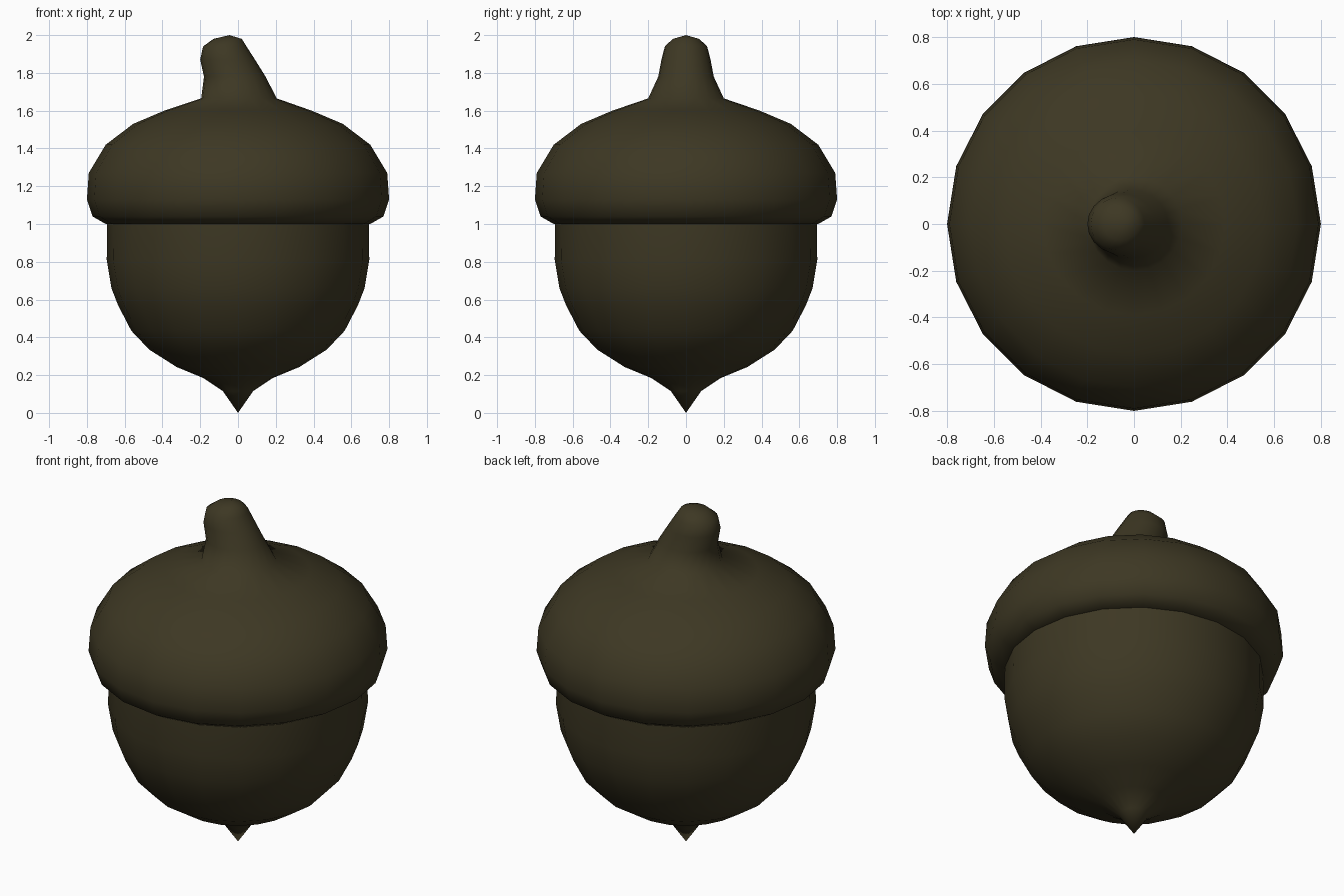
import bpy, bmesh, math

if "Cube" in bpy.data.objects:
    bpy.data.objects.remove(bpy.data.objects["Cube"])

SIDES = 20

brown = bpy.data.materials.new("dark olive brown")
brown.diffuse_color = (0.047, 0.039, 0.017, 1)
brown.use_nodes = True
brown.node_tree.nodes["Principled BSDF"].inputs["Base Color"].default_value = brown.diffuse_color


def loft(name, rings, bottom=None, top=None):
    """Skin elliptical rings (centre x, z, radius x, radius y), with optional end points."""
    bm = bmesh.new()
    loops = []
    for cx, z, rx, ry in rings:
        loops.append([bm.verts.new((cx + rx * math.cos(2 * math.pi * i / SIDES),
                                    ry * math.sin(2 * math.pi * i / SIDES), z))
                      for i in range(SIDES)])
    for a, b in zip(loops, loops[1:]):
        for i in range(SIDES):
            j = (i + 1) % SIDES
            bm.faces.new((a[i], a[j], b[j], b[i]))
    for tip, loop, flip in ((bottom, loops[0], True), (top, loops[-1], False)):
        if tip:
            p = bm.verts.new(tip)
            for i in range(SIDES):
                j = (i + 1) % SIDES
                bm.faces.new((loop[j], loop[i], p) if flip else (loop[i], loop[j], p))
    for f in bm.faces:
        f.smooth = True
    mesh = bpy.data.meshes.new(name)
    bm.to_mesh(mesh)
    bm.free()
    mesh.materials.append(brown)
    obj = bpy.data.objects.new(name, mesh)
    bpy.context.collection.objects.link(obj)
    return obj


# Nut: rounded bowl with a pointed tip, running up just inside the cap
nut = [(0.08, 0.115), (0.185, 0.185), (0.325, 0.243), (0.47, 0.335), (0.565, 0.435),
       (0.635, 0.57), (0.67, 0.66), (0.695, 0.81), (0.693, 1.02)]
loft("nut", [(0, z, r, r) for r, z in nut], bottom=(0, 0, 0))

# Cap: overhanging lip and dome, flowing into the leaning stem
cap = [(0.66, 1.005), (0.70, 1.0), (0.77, 1.04), (0.80, 1.13), (0.79, 1.27),
       (0.70, 1.42), (0.555, 1.53), (0.39, 1.60)]
stem = [(0.005, 1.665, 0.2, 0.2), (-0.017, 1.78, 0.163, 0.147), (-0.055, 1.87, 0.145, 0.13),
        (-0.07, 1.94, 0.115, 0.112), (-0.055, 1.98, 0.075, 0.07)]
loft("cap_and_stem", [(0, z, r, r) for r, z in cap] + stem, top=(-0.045, 0, 2.0))
